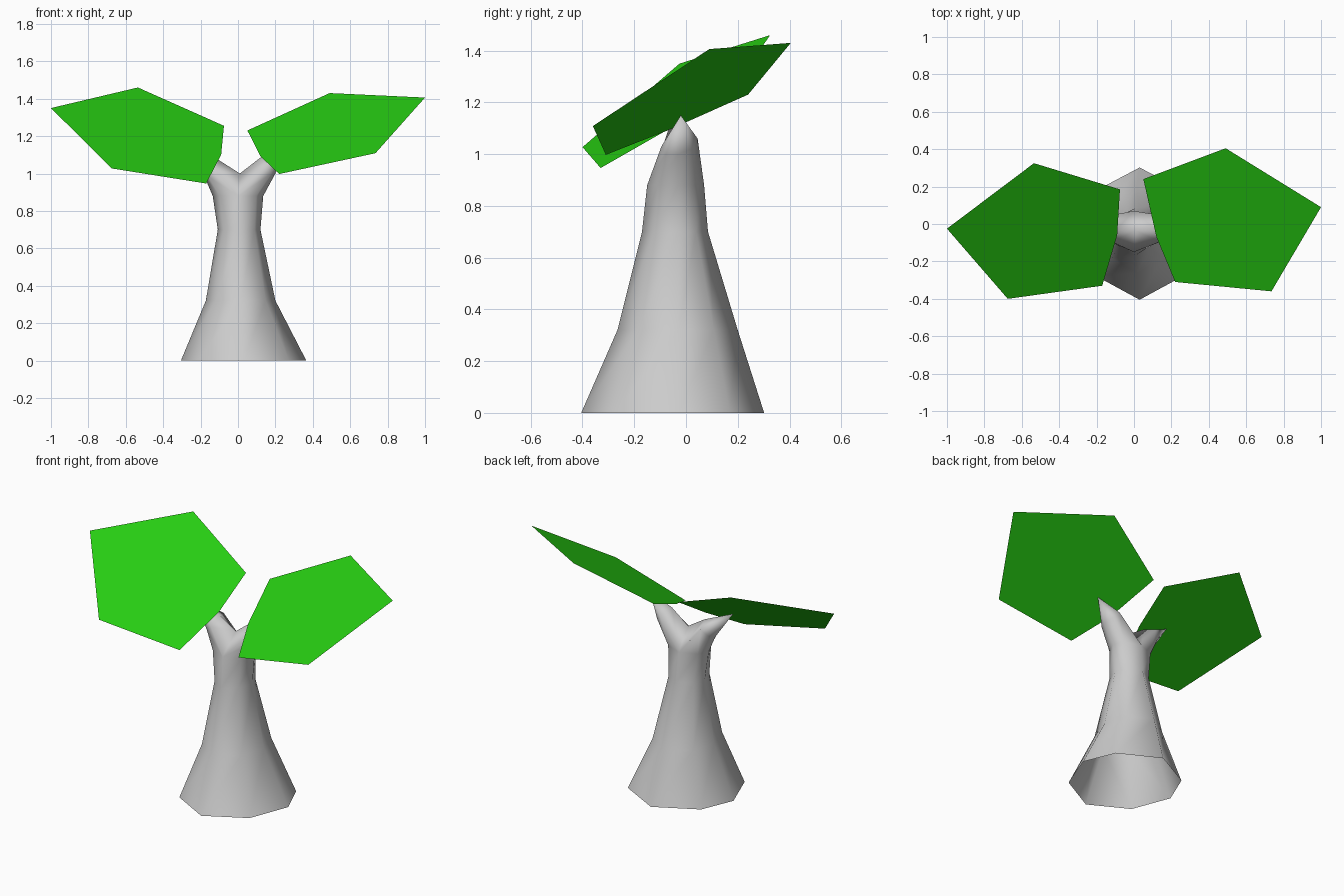
import bpy
import bmesh
from mathutils import Vector

cube = bpy.data.objects.get("Cube")
if cube:
    bpy.data.objects.remove(cube, do_unlink=True)


def make_material(name, color):
    mat = bpy.data.materials.new(name)
    mat.use_nodes = True
    mat.diffuse_color = color
    mat.node_tree.nodes["Principled BSDF"].inputs["Base Color"].default_value = color
    return mat


def make_object(name, bm, mat, smooth):
    mesh = bpy.data.meshes.new(name)
    for face in bm.faces:
        face.smooth = smooth
    bm.to_mesh(mesh)
    bm.free()
    mesh.materials.append(mat)
    obj = bpy.data.objects.new(name, mesh)
    bpy.context.collection.objects.link(obj)
    return obj


grey = make_material("trunk grey", (0.6, 0.6, 0.6, 1))
green = make_material("leaf green", (0.02, 0.6, 0.006, 1))


def trunk_ring(bm, z, west, east, south, north):
    """Eight-sided ring fitted to its four extremes, starting at the front."""
    mid = Vector(((west + east) / 2, -0.03, z))
    ring = []
    for dx, dy in ((0, -1), (.72, -.65), (1, 0), (.75, .6),
                   (0, 1), (-.75, .6), (-1, 0), (-.72, -.65)):
        x = mid.x + dx * (east - west) / 2
        y = mid.y + (dy * (north - mid.y) if dy > 0 else -dy * (south - mid.y))
        ring.append(bm.verts.new((x, y, z)))
    return ring


def bridge(bm, lower, upper):
    n = len(lower)
    for i in range(n):
        j = (i + 1) % n
        bm.faces.new((lower[i], lower[j], upper[j], upper[i]))


# Hollow trunk, open at the foot
bm = bmesh.new()
rings = [trunk_ring(bm, *row) for row in (
    (0, -.305, .365, -.405, .302),
    (.32, -.172, .2, -.265, .2),
    (.7, -.108, .12, -.17, .085),
    (.88, -.135, .135, -.15, .07))]
for lower, upper in zip(rings, rings[1:]):
    bridge(bm, lower, upper)

# Two branches that share a saddle and taper to points under the leaves
saddle = bm.verts.new((.01, -.035, 1.0))
collar = ((.13, -.095, 1.03), (.17, -.08, 1.0), (.19, -.03, 1.0),
          (.175, .02, 1.02), (.14, .045, 1.06), (.11, -.035, 1.085))
top = rings[-1]
for side, half, tip, drop in ((1, (0, 1, 2, 3, 4), (.26, -.02, 1.15), 0),
                              (-1, (0, 7, 6, 5, 4), (-.29, -.05, 1.15), .015)):
    root = [top[i] for i in half] + [saddle]
    loop = [bm.verts.new((.01 + side * x, y, z - drop)) for x, y, z in collar]
    bridge(bm, root, loop)
    end = bm.verts.new(tip)
    for i in range(len(loop)):
        bm.faces.new((loop[i], loop[(i + 1) % len(loop)], end))
bmesh.ops.recalc_face_normals(bm, faces=bm.faces[:])
make_object("trunk", bm, grey, True)


# Flat single-sheet leaves, each outline projected onto a tilted plane
def make_leaf(name, outline, height, slope_x, slope_y):
    bm = bmesh.new()
    x0, y0 = outline[0]
    verts = [bm.verts.new((x, y, height + slope_x * (x - x0) + slope_y * (y - y0)))
             for x, y in outline]
    face = bm.faces.new(verts)
    face.normal_update()
    if face.normal.z < 0:
        face.normal_flip()
    make_object(name, bm, green, False)


make_leaf("left_leaf", [(.05, .24), (.49, .405), (1, .09),
                        (.735, -.36), (.22, -.31), (.12, -.07)], 1.23, .265, .505)
make_leaf("right_leaf", [(-.075, .185), (-.535, .325), (-1, -.025),
                         (-.675, -.4), (-.17, -.33), (-.09, -.06)], 1.255, -.249, .645)
